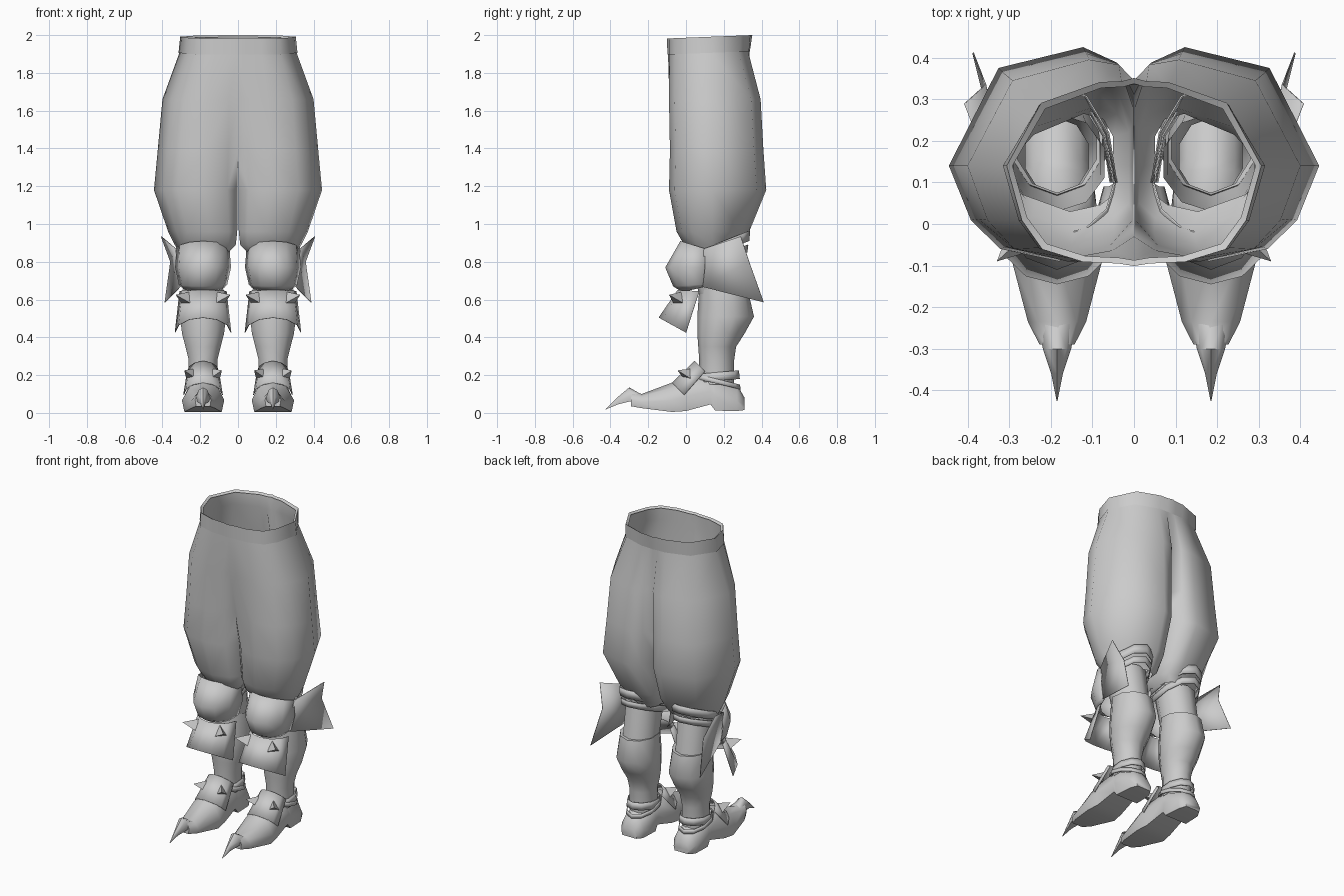
import bpy, bmesh, math
from mathutils import Vector

cube = bpy.data.objects.get("Cube")
if cube:
    bpy.data.objects.remove(cube)

CX = 0.185  # centre line of one leg

grey = bpy.data.materials.new("plain grey")
grey.use_nodes = True
COLOUR = (0.6, 0.6, 0.6, 1)
grey.diffuse_color = COLOUR
grey.node_tree.nodes["Principled BSDF"].inputs["Base Color"].default_value = COLOUR


def finish(name, bm, thick=0.0, angle=50):
    """Turn one side into an object and mirror it to the other leg."""
    bmesh.ops.recalc_face_normals(bm, faces=bm.faces)
    mesh = bpy.data.meshes.new(name)
    bm.to_mesh(mesh)
    bm.free()
    mesh.materials.append(grey)
    ob = bpy.data.objects.new(name, mesh)
    bpy.context.collection.objects.link(ob)
    bpy.ops.object.select_all(action='DESELECT')
    ob.select_set(True)
    bpy.context.view_layer.objects.active = ob
    bpy.ops.object.shade_smooth_by_angle(angle=math.radians(angle))
    if thick:
        mod = ob.modifiers.new("thickness", 'SOLIDIFY')
        mod.thickness = thick
    ob.modifiers.new("other side", 'MIRROR')
    return ob


def loft(bm, rings, closed=True, caps=False):
    rows = [[bm.verts.new(p) for p in ring] for ring in rings]
    n = len(rows[0])
    for a, b in zip(rows, rows[1:]):
        for i in range(n if closed else n - 1):
            j = (i + 1) % n
            bm.faces.new((a[i], a[j], b[j], b[i]))
    if caps:
        bm.faces.new(rows[0])
        bm.faces.new(rows[-1])
    return rows


def oval(z, rx, front, back, tilt=0.0, n=10):
    """Ring round the leg between a front and a back depth."""
    cy, ry = (front + back) / 2, (back - front) / 2
    angles = [math.tau * i / n for i in range(n)]
    return [(CX + rx * math.sin(a), cy - ry * math.cos(a), z - tilt * math.cos(a))
            for a in angles]


def arc(z_mid, z_side, w, y_mid, y_side, n=6):
    """Half ring used by all curved plates and straps."""
    pts = []
    for i in range(n + 1):
        a = math.pi * (i / n - 0.5)
        c = math.cos(a)
        pts.append((CX + w * math.sin(a), y_side + (y_mid - y_side) * c,
                    z_side + (z_mid - z_side) * c))
    return pts


def plate(name, rows, thick=0.004):
    bm = bmesh.new()
    loft(bm, [arc(*r) for r in rows], closed=False)
    finish(name, bm, thick)


def band(name, rings):
    bm = bmesh.new()
    loft(bm, [oval(*r) for r in rings])
    finish(name, bm, .004)


def spikes(name, dx, y, z, out, r):
    """Pair of three-sided studs splayed outwards from a plate."""
    bm = bmesh.new()
    for s in (-1, 1):
        base = Vector((CX + s * dx, y, z))
        way = Vector((s * out, -0.055, 0.025))
        made = bmesh.ops.create_cone(bm, cap_ends=True, segments=3, radius1=r,
                                     radius2=0, depth=way.length)
        turn = way.to_track_quat('Z', 'Y')
        for v in made["verts"]:
            v.co = turn @ v.co + base + way / 2
    finish(name, bm, angle=30)


# Trousers: half of the hips flowing into one leg
def trouser_ring(z, xi, xo, yf, yb, f0, b0, grow=0.0):
    w = xo - xi + grow
    yf, f0, yb, b0 = yf - grow, f0 - grow, yb + grow, b0 + grow
    pts = [(xi, f0), (xi + .12 * w, f0 + .6 * (yf - f0)), (xi + .4 * w, yf),
           (xi + .72 * w, yf + .03), (xi + .88 * w, yf + .45 * (.13 - yf)),
           (xi + w, .14), (xi + .73 * w, yb - .05), (xi + .27 * w, yb),
           (xi + .09 * w, b0 + .75 * (yb - b0)), (xi, b0)]
    tilt = 0.04 if z > 1.9 else 0
    return [(x, y, z + tilt * (y - .35)) for x, y in pts]


waist = (0, .3, -.085, .335, -.095, .345)
belt = (0, .312, -.087, .33, -.095, .335)
hips = [(1.99, *waist), (1.91, *belt),
        (1.66, 0, .4, -.09, .395, -.085, .345),
        (1.39, 0, .425, -.085, .41, -.03, .31)]
legs = [(1.18, .003, .445, -.09, .425, .01, .28),
        (.96, .004, .37, -.05, .335, .03, .24),
        (.89, .012, .335, -.01, .28, .05, .22),
        (.85, .05, .31, .03, .265, .07, .21)]
bm = bmesh.new()
rows = loft(bm, [trouser_ring(*r) for r in hips + legs], closed=False)
inner = [bm.verts.new((r[0].co.x, .14, r[0].co.z)) for r in rows[3:]]
for k, (top, low) in enumerate(zip(rows[3:], rows[4:])):
    for side in (0, -1):
        bm.faces.new((top[side], low[side], inner[k + 1], inner[k]))
finish("trousers", bm, angle=80)

# Waistband folded over the top edge
bm = bmesh.new()
loft(bm, [trouser_ring(1.915, *belt, .003), trouser_ring(2.0, *waist, .006),
          trouser_ring(1.99, *waist, -.008)], closed=False)
finish("waistband", bm)

# Knee stocking and calf boot
bm = bmesh.new()
loft(bm, [oval(.86, .12, .03, .265), oval(.8, .11, .03, .28), oval(.62, .105, .07, .31)])
finish("knee_stocking", bm)
bm = bmesh.new()
loft(bm, [oval(.64, .1, .075, .31), oval(.65, .115, .07, .33, -.01),
          oval(.51, .128, .06, .36), oval(.42, .117, .06, .31),
          oval(.35, .098, .065, .265), oval(.28, .08, .07, .255),
          oval(.15, .08, .07, .255)])
finish("calf_boot", bm)

# Armour plates: mid height, side height, half width, mid depth, side depth
plate("knee_guard", [(.91, .87, .14, -.03, .1), (.77, .77, .148, -.11, .1),
                     (.67, .68, .128, -.068, .09), (.64, .665, .115, -.02, .09)])
plate("shin_guard", [(.65, .645, .125, -.045, .07), (.505, .425, .15, -.145, 0)])
plate("instep_guard", [(.275, .22, .085, .045, .1), (.16, .095, .105, -.075, -.01)])
spikes("shin_spikes", .085, -.035, .6, .06, .042)
spikes("instep_spikes", .06, .01, .2, .04, .036)

# Straps behind the knee and round the ankle
plate("upper_knee_strap", [(.965, .87, .145, .34, .1), (.91, .82, .14, .335, .1)])
plate("lower_knee_strap", [(.89, .81, .135, .33, .1), (.85, .77, .13, .325, .1)])
band("ankle_strap", [(.215, .086, .05, .28, .01), (.17, .09, .05, .285, .01)])
band("heel_strap", [(.18, .09, .04, .285, -.03), (.155, .093, .035, .29, -.03)])

# Fishtail wing on the outside of the knee
bm = bmesh.new()
front_top, front_low, tip_low, notch, tip_top = [bm.verts.new(p) for p in (
    (.328, .095, .87), (.303, .085, .668), (.385, .412, .585),
    (.355, .335, .8), (.405, .29, .935))]
bm.faces.new((front_top, front_low, notch))
bm.faces.new((front_low, tip_low, notch))
bm.faces.new((front_top, notch, tip_top))
finish("knee_wing", bm, .004)


# Shoe and curled toe claw: depth, half width, bottom, top
def shoe_ring(y, w, low, top):
    h = top - low
    half = [(.88, 0), (1, .4), (.66, .82)]
    pts = [(s * w, low + t * h) for s, t in half] + [(0, top)]
    pts += [(-s * w, low + t * h) for s, t in reversed(half)]
    return [(CX + x, y, z) for x, z in pts]


def shoe_part(name, rings):
    bm = bmesh.new()
    loft(bm, [shoe_ring(*r) for r in rings], caps=True)
    finish(name, bm)


shoe_part("shoe", [(.31, .055, .015, .08), (.27, .08, .01, .15), (.155, .088, .012, .2),
                   (.13, .085, .045, .22), (0, .1, .01, .2), (-.075, .112, .005, .16),
                   (-.235, .07, .025, .1), (-.29, .042, .035, .12)])
shoe_part("toe_claw", [(-.24, .045, .06, .1), (-.3, .034, .06, .135),
                       (-.36, .014, .045, .085), (-.425, .001, .018, .021)])
